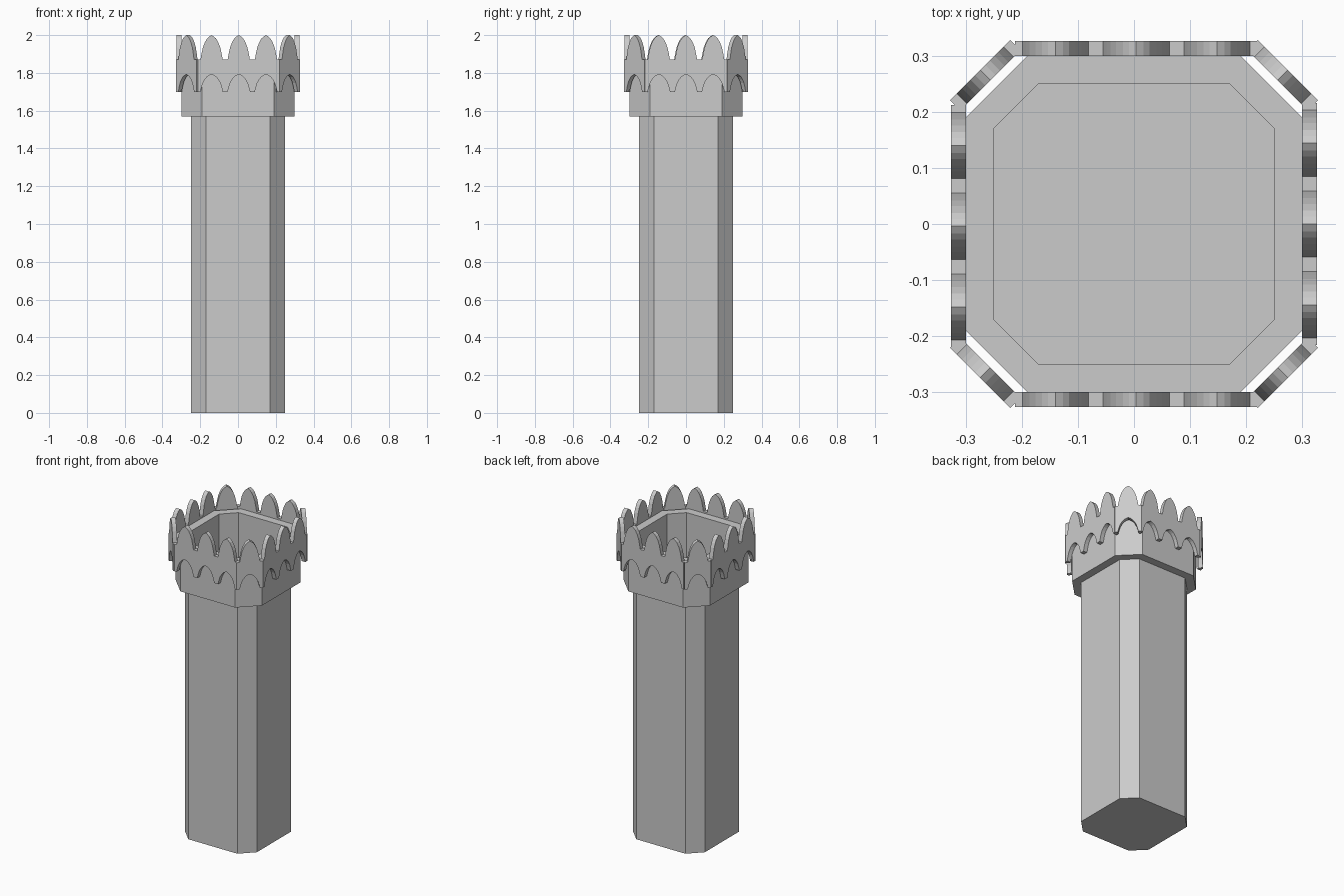
import bpy, bmesh
from math import pi, cos, sin
from mathutils import Matrix

if "Cube" in bpy.data.objects:
    bpy.data.objects.remove(bpy.data.objects["Cube"])


def make(name, bm):
    bmesh.ops.recalc_face_normals(bm, faces=bm.faces[:])
    me = bpy.data.meshes.new(name)
    bm.to_mesh(me)
    bm.free()
    ob = bpy.data.objects.new(name, me)
    bpy.context.collection.objects.link(ob)
    return ob


def octagon(a, b):
    # square of half-width a with corners cut at b
    return [(a, -b), (a, b), (b, a), (-b, a), (-a, b), (-a, -b), (-b, -a), (b, -a)]


def loop(bm, pts, z):
    return [bm.verts.new((x, y, z)) for x, y in pts]


def bridge(bm, l0, l1):
    n = len(l0)
    for i in range(n):
        j = (i + 1) % n
        bm.faces.new((l0[i], l0[j], l1[j], l1[i]))


# Shaft; its top is the floor inside the collar
bm = bmesh.new()
lo, hi = loop(bm, octagon(.25, .17), 0), loop(bm, octagon(.25, .17), 1.57)
bridge(bm, lo, hi)
bm.faces.new(lo)
bm.faces.new(hi)
make("shaft", bm)

# Hollow collar (parapet wall)
bm = bmesh.new()
rings = [loop(bm, octagon(.30, .19), 1.57), loop(bm, octagon(.30, .19), 1.86),
         loop(bm, octagon(.25, .17), 1.86), loop(bm, octagon(.25, .17), 1.57)]
for i in range(4):
    bridge(bm, rings[i], rings[(i + 1) % 4])
make("collar", bm)

# Half of a pointed arch: (half-width, fraction of height)
ARCH = [(.059, 0), (.053, .25), (.046, .5), (.036, .7), (.024, .86), (.013, .94), (0, 1)]


def arch_row(centres, base, height):
    pts = []
    for c in centres:
        pts += [(c - w, base + f * height) for w, f in ARCH]
        pts += [(c + w, base + f * height) for w, f in ARCH[-2::-1]]
    return pts


# Crown panel: pointed merlons on top, matching arches cut in the bottom
def panel(name, centres, half, inner, angle, shift=0):
    top = [(-half, 1.87)] + arch_row(centres, 1.87, .13) + [(half, 1.87)]
    bottom = [(-half, 1.70)] + arch_row(centres, 1.70, .092) + [(half, 1.70)]
    bm = bmesh.new()
    outline = top + bottom[::-1]
    back = [bm.verts.new((x + shift, -inner, z)) for x, z in outline]
    front = [bm.verts.new((x + shift, -inner - .026, z)) for x, z in outline]
    bm.faces.new(back)
    bm.faces.new(front)
    bridge(bm, back, front)
    bmesh.ops.transform(bm, matrix=Matrix.Rotation(angle, 4, 'Z'), verts=bm.verts[:])
    make(name, bm)


SIDES = [("front", .004), ("right", 0), ("back", -.004), ("left", .004)]
for i, (side, shift) in enumerate(SIDES):
    panel("crown_" + side, (-.144, 0, .144), .216, .30, i * pi / 2, shift)
    panel("crown_corner_%d" % i, (0,), .076, .362, i * pi / 2 + pi / 4)
